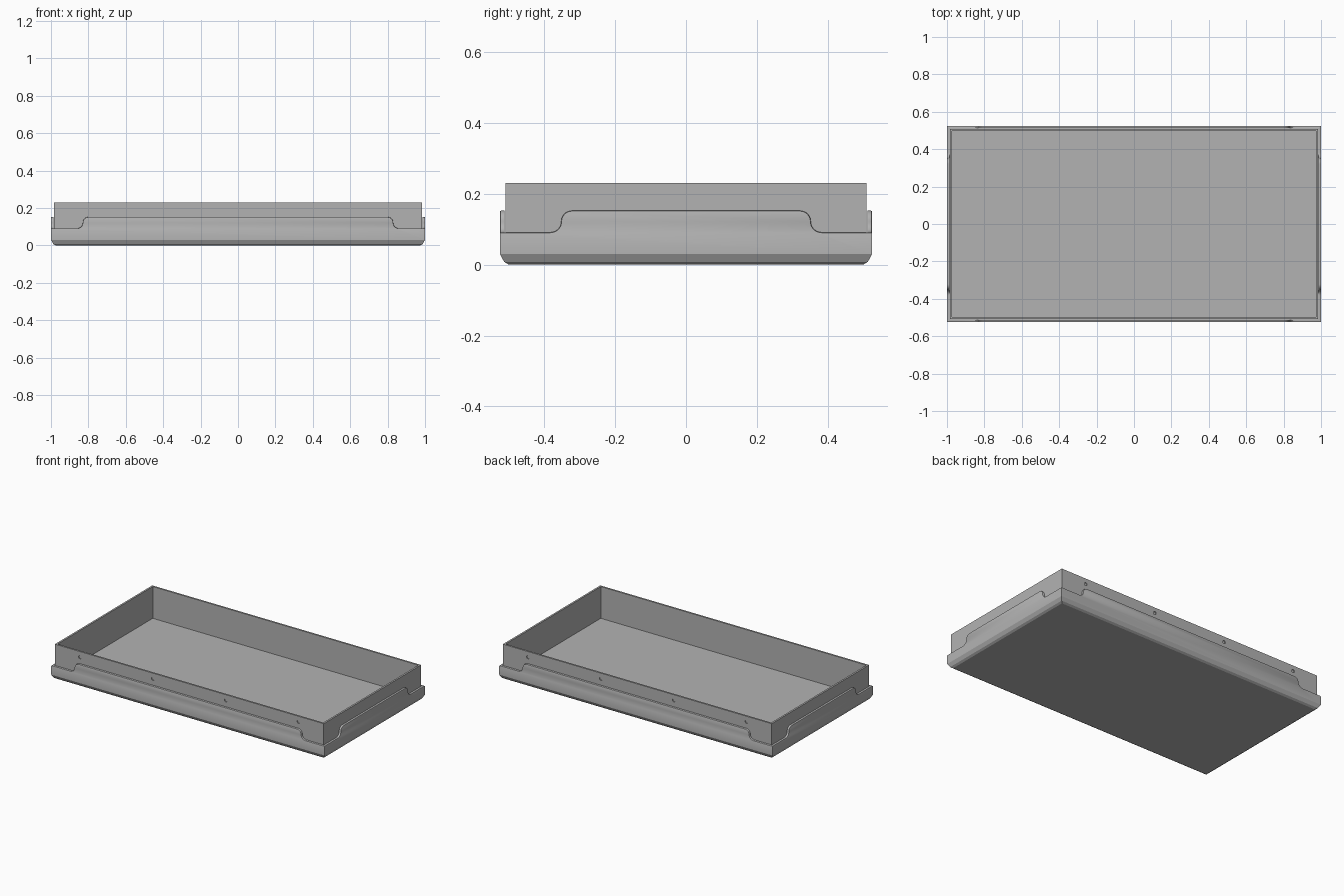
import bpy, bmesh, math
from mathutils import Matrix, Vector

HX, HY = 1.0, 0.525          # outer half sizes
WALL_INSET, WALL_THICK = 0.016, 0.012
TOP, FLOOR = 0.23, 0.02

if "Cube" in bpy.data.objects:
    bpy.data.objects.remove(bpy.data.objects["Cube"])

grey = bpy.data.materials.new("light_grey")
grey.use_nodes = True
colour = (0.45, 0.45, 0.45, 1)
grey.diffuse_color = colour
grey.node_tree.nodes["Principled BSDF"].inputs["Base Color"].default_value = colour


def finish(name, bm):
    bmesh.ops.recalc_face_normals(bm, faces=bm.faces)
    mesh = bpy.data.meshes.new(name)
    bm.to_mesh(mesh)
    bm.free()
    mesh.materials.append(grey)
    obj = bpy.data.objects.new(name, mesh)
    bpy.context.collection.objects.link(obj)
    return obj


def skin(bm, loops):
    """Bridge closed loops of points in order and cap both ends."""
    rows = [[bm.verts.new(p) for p in loop] for loop in loops]
    n = len(rows[0])
    for a, b in zip(rows, rows[1:]):
        for i in range(n):
            j = (i + 1) % n
            bm.faces.new((a[i], a[j], b[j], b[i]))
    bm.faces.new(rows[0][::-1])
    bm.faces.new(rows[-1])


def rectangle(inset, z):
    x, y = HX - inset, HY - inset
    return [(-x, -y, z), (x, -y, z), (x, y, z), (-x, y, z)]


# Tray body: chamfered base, ledge behind the skirt, walls and inner floor
inner = WALL_INSET + WALL_THICK
section = [(0.025, 0), (0.012, 0.008), (0, 0.03), (0.008, 0.03), (0.008, 0.085),
           (WALL_INSET, 0.085), (WALL_INSET, TOP), (inner, TOP), (inner, FLOOR)]
bm = bmesh.new()
skin(bm, [rectangle(inset, z) for inset, z in section])
tray = finish("tray_body", bm)

# Shallow screw holes along the long walls
bm = bmesh.new()
for side in (-1, 1):
    for x in (-0.8, -0.267, 0.267, 0.8):
        place = Matrix.Translation((x, side * (HY - WALL_INSET), 0.193))
        bmesh.ops.create_cone(bm, cap_ends=True, segments=16, radius1=0.011,
                              radius2=0.011, depth=0.012,
                              matrix=place @ Matrix.Rotation(math.pi / 2, 4, 'X'))
cutter = finish("screw_hole_cutter", bm)
cutter.hide_render = True
cut = tray.modifiers.new("screw_holes", 'BOOLEAN')
cut.operation = 'DIFFERENCE'
cut.solver = 'EXACT'
cut.object = cutter
bpy.context.view_layer.objects.active = tray
tray.select_set(True)
bpy.ops.object.modifier_apply(modifier=cut.name)
bpy.data.objects.remove(cutter)


# Skirt panels: low at the corners, stepping up in an S curve to the middle
def top_edge(half, step):
    low, high, r, steps = 0.091, 0.152, 0.0305, 8
    angles = [i / steps * math.pi / 2 for i in range(steps + 1)]
    left = [(-half, low)]
    left += [(-step - r + r * math.sin(a), low + r - r * math.cos(a)) for a in angles]
    left += [(-step + r - r * math.cos(a), high - r + r * math.sin(a)) for a in angles[1:]]
    return left + [(-u, z) for u, z in reversed(left)]


def panel_loop(edge, half, dist, depth, shrink):
    pts = []
    for i, (u, z) in enumerate(edge):
        before, after = edge[max(i - 1, 0)], edge[min(i + 1, len(edge) - 1)]
        along = Vector((after[0] - before[0], after[1] - before[1])).normalized()
        pts.append((u + along.y * shrink, z - along.x * shrink))
    pts += [(half, 0.03), (-half, 0.03)]
    limit = half - depth     # mitred corners
    return [(max(-limit, min(limit, u)), depth - dist, z) for u, z in pts]


panels = [("front_skirt", HX, HY, 0.83, 0), ("left_skirt", HY, HX, 0.352, 1),
          ("back_skirt", HX, HY, 0.83, 2), ("right_skirt", HY, HX, 0.352, 3)]
layers = [(0, 0.004), (0.0012, 0.0012), (0.004, 0), (0.013, 0)]
for name, half, dist, step, turn in panels:
    edge = top_edge(half, step)
    bm = bmesh.new()
    skin(bm, [panel_loop(edge, half, dist, d, s) for d, s in layers])
    bmesh.ops.rotate(bm, verts=bm.verts, matrix=Matrix.Rotation(turn * math.pi / 2, 3, 'Z'))
    panel = finish(name, bm)
    bpy.ops.object.select_all(action='DESELECT')
    panel.select_set(True)
    bpy.context.view_layer.objects.active = panel
    bpy.ops.object.shade_smooth_by_angle(angle=math.radians(30))
